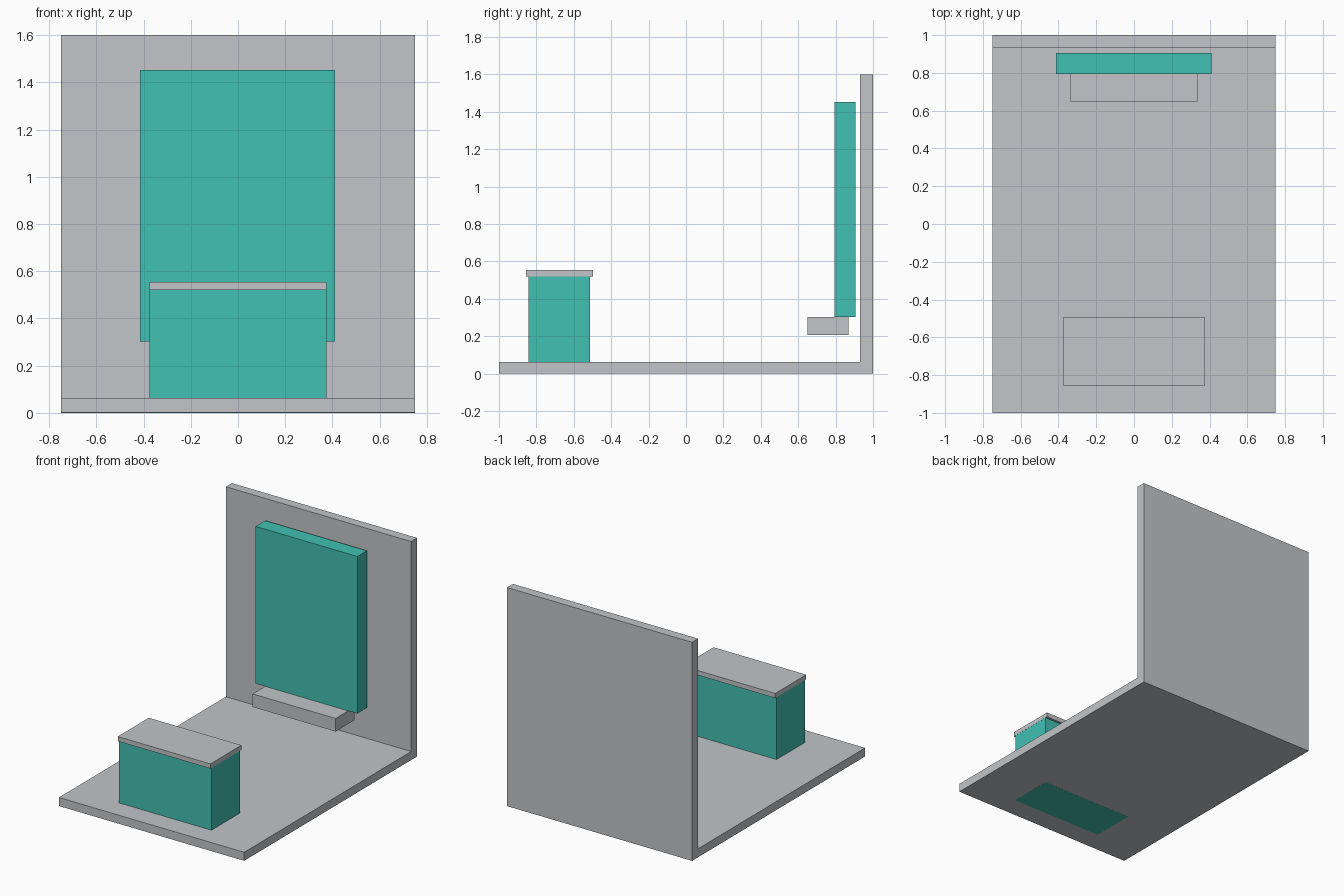
import bpy

if "Cube" in bpy.data.objects:
    bpy.data.objects.remove(bpy.data.objects["Cube"])


def material(name, rgb):
    m = bpy.data.materials.new(name)
    m.diffuse_color = (*rgb, 1.0)
    m.use_nodes = True
    m.node_tree.nodes["Principled BSDF"].inputs["Base Color"].default_value = m.diffuse_color
    return m


grey = material("light_grey", (0.539, 0.558, 0.578))
teal = material("teal", (0.054, 0.533, 0.451))


def box(name, mat, x, y, z):
    """Box spanning the given (min, max) range on each axis."""
    spans = (x, y, z)
    bpy.ops.mesh.primitive_cube_add(size=1, location=[(a + b) / 2 for a, b in spans])
    ob = bpy.context.object
    ob.name = name
    ob.scale = [b - a for a, b in spans]
    bpy.ops.object.transform_apply(location=False, rotation=False, scale=True)
    ob.data.materials.append(mat)
    return ob


# Booth shell: floor slab and back wall (floor underside sits a hair above the counter base)
box("floor", grey, (-0.75, 0.75), (-1.0, 1.0), (0.0006, 0.063))
box("back_wall", grey, (-0.75, 0.75), (0.931, 1.0), (0.0, 1.6))

# Display panel in front of the wall, with the ledge below it
box("display_panel", teal, (-0.414, 0.41), (0.794, 0.905), (0.302, 1.452))
box("ledge", grey, (-0.336, 0.336), (0.649, 0.868), (0.206, 0.302))

# Counter running through the floor, with an overhanging top
box("counter", teal, (-0.374, 0.374), (-0.841, -0.513), (0.0, 0.52))
box("counter_top", grey, (-0.375, 0.375), (-0.855, -0.496), (0.52, 0.554))
